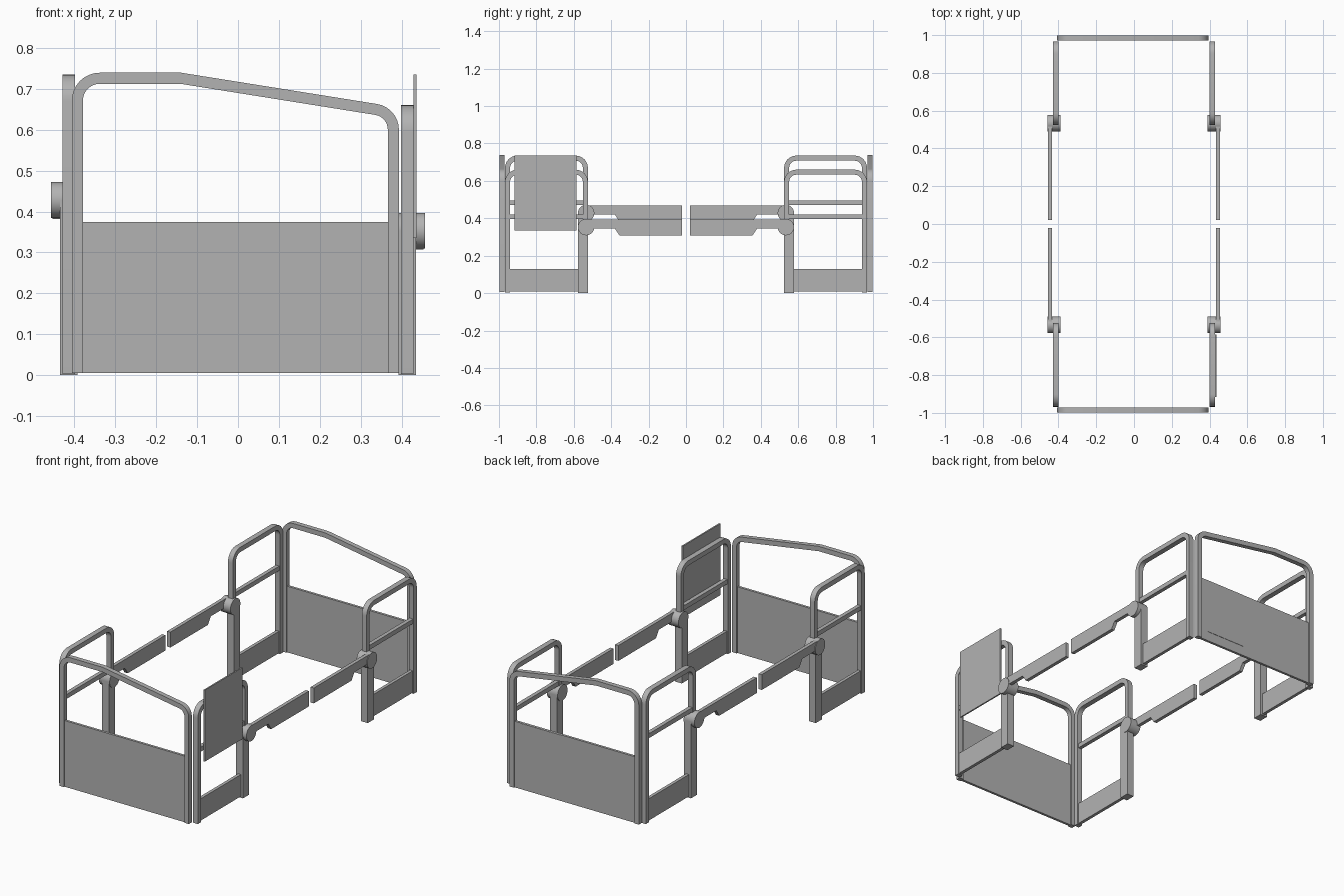
import bpy, bmesh, math
from mathutils import Vector, Matrix

old = bpy.data.objects.get("Cube")
if old:
    bpy.data.objects.remove(old, do_unlink=True)

grey = bpy.data.materials.new("steel grey")
grey.use_nodes = True
colour = (0.45, 0.45, 0.45, 1)
grey.diffuse_color = colour
grey.node_tree.nodes["Principled BSDF"].inputs["Base Color"].default_value = colour


def finish(bm, name, smooth=False):
    bmesh.ops.recalc_face_normals(bm, faces=bm.faces)
    mesh = bpy.data.meshes.new(name)
    bm.to_mesh(mesh)
    bm.free()
    mesh.materials.append(grey)
    ob = bpy.data.objects.new(name, mesh)
    bpy.context.collection.objects.link(ob)
    if smooth:
        bpy.ops.object.select_all(action="DESELECT")
        ob.select_set(True)
        bpy.context.view_layer.objects.active = ob
        bpy.ops.object.shade_smooth_by_angle(angle=math.radians(30))
    return ob


def box(name, xs, ys, zs):
    """Box between two limits on each axis."""
    bm = bmesh.new()
    lims = (xs, ys, zs)
    size = [abs(b - a) for a, b in lims]
    mid = [(a + b) / 2 for a, b in lims]
    bmesh.ops.create_cube(bm, size=1, matrix=Matrix.Translation(mid) @ Matrix.Diagonal((*size, 1)))
    return finish(bm, name)


def fillet(corners, steps=8):
    """Turn (u, z, radius) corners into a 2D path with rounded bends."""
    pts = [Vector(c[:2]) for c in corners]
    path = [pts[0]]
    for i in range(1, len(pts) - 1):
        p, r = pts[i], corners[i][2]
        if r == 0:
            path.append(p)
            continue
        a, b = (pts[i - 1] - p).normalized(), (pts[i + 1] - p).normalized()
        half = a.angle(b) / 2
        centre = p + (a + b).normalized() * (r / math.sin(half))
        start = p + a * (r / math.tan(half)) - centre
        end = p + b * (r / math.tan(half)) - centre
        for k in range(steps + 1):
            path.append(centre + start.slerp(end, k / steps) * r)
    return path + [pts[-1]]


def tube(name, corners, width, depth, place):
    """Square tube along a flat rounded path; place maps (u, z, offset) to 3D."""
    path = fillet(corners)
    bm = bmesh.new()
    rings = []
    for i, p in enumerate(path):
        d0 = (p - path[max(i - 1, 0)]).normalized()
        d1 = (path[min(i + 1, len(path) - 1)] - p).normalized()
        d = (d0 + d1).normalized()
        n = Vector((-d.y, d.x)) * (width / 2 / max(d.dot(d0), d.dot(d1)))
        rings.append([bm.verts.new(place(*(p + n * s), t * depth / 2))
                      for s, t in ((1, 1), (1, -1), (-1, -1), (-1, 1))])
    for a, b in zip(rings, rings[1:]):
        for k in range(4):
            bm.faces.new((a[k], a[k - 1], b[k - 1], b[k]))
    bm.faces.new(rings[0])
    bm.faces.new(rings[-1])
    return finish(bm, name, True)


def slab(name, outline, x0, x1, sy):
    """Outline in (y, z) extruded along x."""
    bm = bmesh.new()
    face = bm.faces.new([bm.verts.new((x0, y * sy, z)) for y, z in outline])
    out = bmesh.ops.extrude_face_region(bm, geom=[face])["geom"]
    bmesh.ops.translate(bm, vec=(x1 - x0, 0, 0),
                        verts=[g for g in out if isinstance(g, bmesh.types.BMVert)])
    return finish(bm, name)


def drum(name, x0, x1, y, z, radius):
    bm = bmesh.new()
    m = Matrix.Translation(((x0 + x1) / 2, y, z)) @ Matrix.Rotation(math.pi / 2, 4, "Y")
    bmesh.ops.create_cone(bm, cap_ends=True, segments=32, radius1=radius, radius2=radius,
                          depth=abs(x1 - x0), matrix=m)
    return finish(bm, name, True)


W = 0.027   # tube width

# End boards: bent tube frame with a solid lower panel
for label, sy in (("front", -1), ("back", 1)):
    y = 0.984 * sy
    tube(label + "_end_frame",
         [(-0.393, 0.005, 0), (-0.393, 0.726, 0.055), (-0.14, 0.726, 0),
          (0.38, 0.643, 0.05), (0.38, 0.005, 0)],
         W, W, lambda u, z, o, y=y: (u, y + o, z))
    box(label + "_end_panel", (-0.385, 0.372), (y - 0.007, y + 0.007), (0.005, 0.375))

# Thin plate on the back panel
box("back_panel_plate", (0.07, 0.32), (0.99, 0.993), (0.06, 0.374))

# Four side guards with hinge and swing arm; the left side sits lower
for sx, side, top, hub in ((-1, "right", 0.735, 0.428), (1, "left", 0.66, 0.353)):
    for sy, end in ((-1, "front"), (1, "back")):
        name = f"{end}_{side}_"
        x = 0.414 * sx
        tube(name + "guard_frame",
             [(0.954 * sy, 0.003, 0), (0.954 * sy, top - W / 2, 0.052),
              (0.538 * sy, top - W / 2, 0.052), (0.538 * sy, hub - 0.02, 0)],
             W, 0.03, lambda u, z, o, x=x: (x + o, u, z))
        box(name + "guard_post", (0.393 * sx, 0.436 * sx), (0.524 * sy, 0.578 * sy), (0, hub))
        box(name + "guard_panel", (x - 0.009, x + 0.009), (0.572 * sy, 0.945 * sy), (0.008, 0.13))
        box(name + "guard_rail", (x - 0.011, x + 0.011), (0.545 * sy, 0.945 * sy),
            (hub + 0.042, hub + 0.067))
        drum(name + "hinge", 0.39 * sx, 0.457 * sx, 0.534 * sy, hub, 0.044)
        slab(name + "swing_arm",
             [(0.52, hub + 0.04), (0.022, hub + 0.04), (0.022, hub - 0.046),
              (0.355, hub - 0.046), (0.38, hub - 0.008), (0.52, hub - 0.008)],
             0.434 * sx, 0.454 * sx, sy)

# Flat sign board on the front left guard
box("sign_board", (0.429, 0.437), (-0.917, -0.585), (0.335, 0.735))
